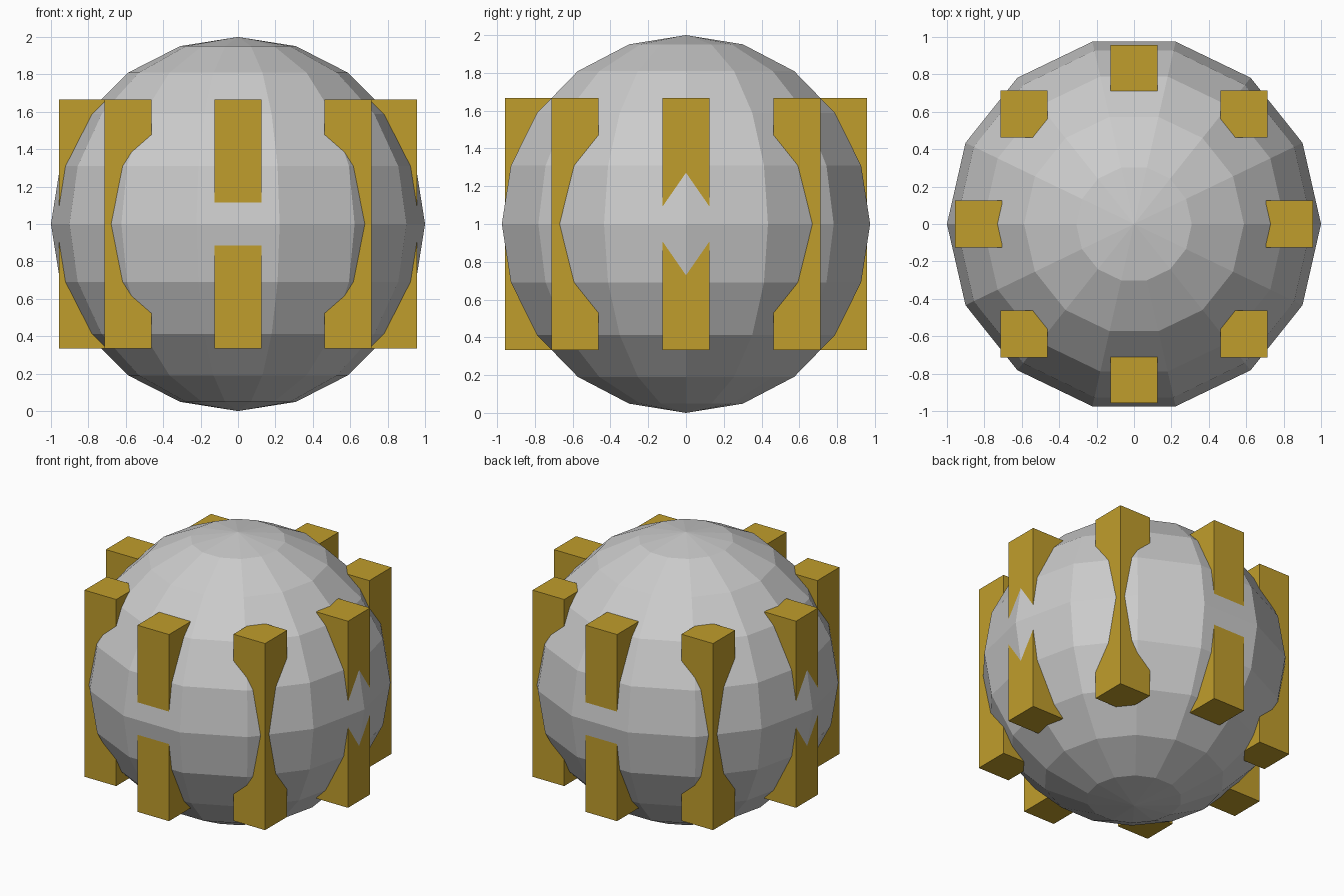
import bpy, bmesh, math
from mathutils import Matrix, Vector

if "Cube" in bpy.data.objects:
    bpy.data.objects.remove(bpy.data.objects["Cube"])


def add_object(name, bm):
    mesh = bpy.data.meshes.new(name)
    bm.to_mesh(mesh)
    bm.free()
    obj = bpy.data.objects.new(name, mesh)
    bpy.context.collection.objects.link(obj)
    return obj


# Faceted ball: 14 sides, 10 bands, spun from a half circle
bm = bmesh.new()
arc = [bm.verts.new((math.sin(a), 0, 1 + math.cos(a)))
       for a in (math.pi * i / 10 for i in range(11))]
edges = [bm.edges.new(pair) for pair in zip(arc, arc[1:])]
bmesh.ops.spin(bm, geom=arc + edges, cent=(0, 0, 1), axis=(0, 0, 1),
               angle=2 * math.pi, steps=14, use_duplicate=False)
bmesh.ops.remove_doubles(bm, verts=bm.verts, dist=1e-4)
bmesh.ops.dissolve_degenerate(bm, edges=bm.edges, dist=1e-5)
bmesh.ops.recalc_face_normals(bm, faces=bm.faces)
add_object("ball", bm)

# Ring of eight upright bars, all axis aligned and sunk into the ball
gold = bpy.data.materials.new("gold")
gold.diffuse_color = (0.53, 0.34, 0.025, 1)
gold.use_nodes = True
gold.node_tree.nodes["Principled BSDF"].inputs["Base Color"].default_value = gold.diffuse_color
for i in range(8):
    a = math.tau * i / 8
    bm = bmesh.new()
    bmesh.ops.create_cube(bm, size=1, matrix=Matrix.Diagonal((0.25, 0.25, 1.333, 1)))
    bar = add_object(f"bar_{i + 1}", bm)
    bar.location = Vector((0.832 * math.cos(a), 0.832 * math.sin(a), 1))
    bar.data.materials.append(gold)
